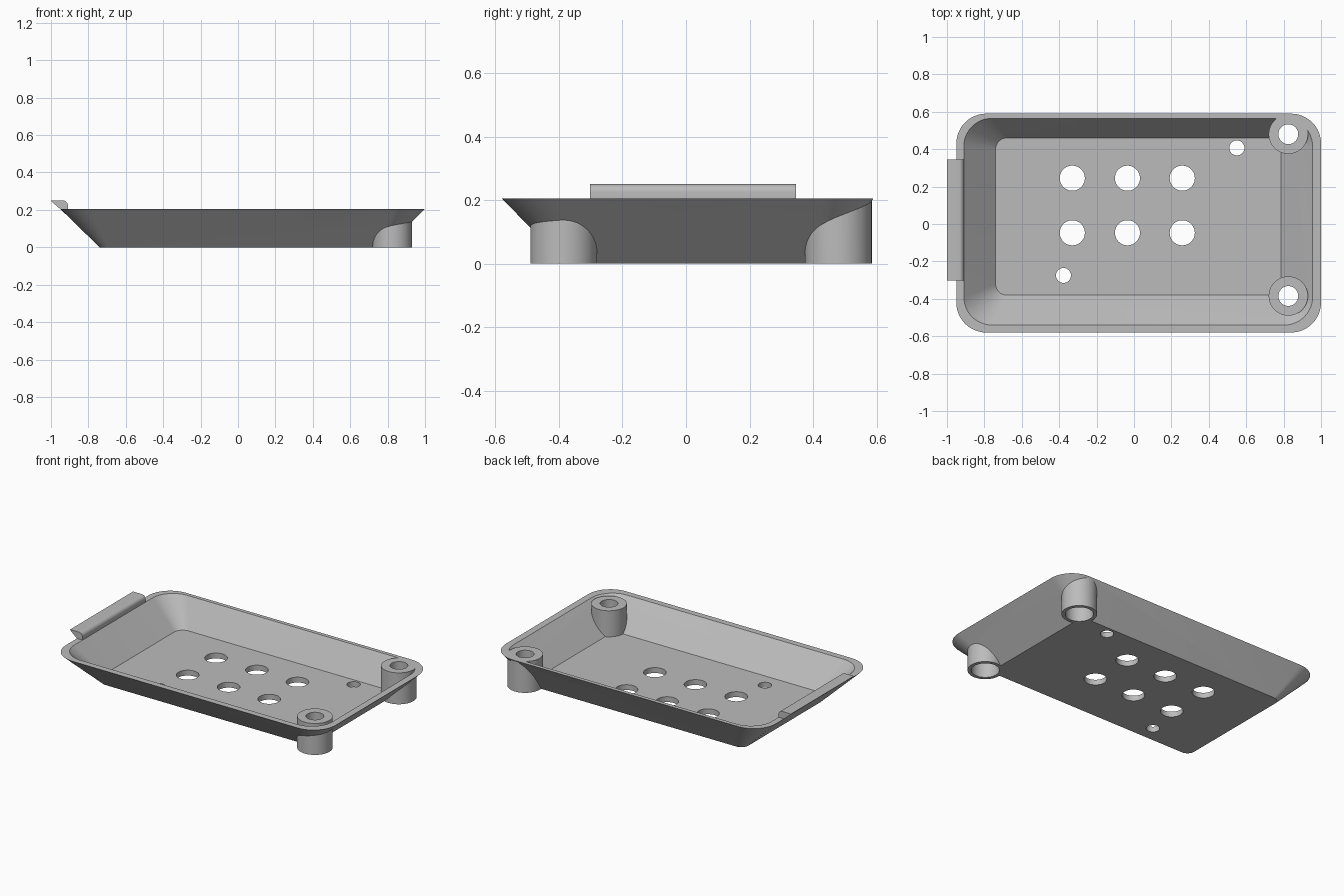
import bpy
import bmesh
from math import cos, sin, pi, radians

cube = bpy.data.objects.get("Cube")
if cube:
    bpy.data.objects.remove(cube, do_unlink=True)

grey = bpy.data.materials.new("plain grey")
grey.use_nodes = True
grey.diffuse_color = (0.5, 0.5, 0.5, 1)
grey.node_tree.nodes["Principled BSDF"].inputs["Base Color"].default_value = (0.5, 0.5, 0.5, 1)

RIM, FLOOR = 0.205, 0.035


def make(name, bm):
    bmesh.ops.recalc_face_normals(bm, faces=bm.faces[:])
    mesh = bpy.data.meshes.new(name)
    bm.to_mesh(mesh)
    bm.free()
    mesh.materials.append(grey)
    ob = bpy.data.objects.new(name, mesh)
    bpy.context.collection.objects.link(ob)
    return ob


def rounded_rect(x0, x1, y0, y1, r, z, steps=12):
    """Outline points, counter-clockwise from the back left corner."""
    centres = [(x1 - r, y1 - r), (x0 + r, y1 - r), (x0 + r, y0 + r), (x1 - r, y0 + r)]
    return [(cx + r * cos(pi / 2 * (k + i / steps)), cy + r * sin(pi / 2 * (k + i / steps)), z)
            for k, (cx, cy) in enumerate(centres) for i in range(steps + 1)]


def loft(name, outlines):
    """Closed solid through a row of matching outlines."""
    bm = bmesh.new()
    rings = [[bm.verts.new(p) for p in o] for o in outlines]
    n = len(rings[0])
    for a, b in zip(rings, rings[1:]):
        for i in range(n):
            j = (i + 1) % n
            bm.faces.new((a[i], a[j], b[j], b[i]))
    bm.faces.new(rings[0])
    bm.faces.new(rings[-1])
    return make(name, bm)


def cylinder(name, x, y, r, z0, z1, sides=64):
    return loft(name, [[(x + r * cos(2 * pi * i / sides), y + r * sin(2 * pi * i / sides), z)
                        for i in range(sides)] for z in (z0, z1)])


def combine(target, tool, operation):
    mod = target.modifiers.new(operation, 'BOOLEAN')
    mod.operation = operation
    mod.solver = 'EXACT'
    mod.object = tool
    bpy.context.view_layer.objects.active = target
    bpy.ops.object.modifier_apply(modifier=mod.name)
    bpy.data.objects.remove(tool, do_unlink=True)


# Tray shell with sloping walls, steeper at the back
tray = loft("tray", [
    rounded_rect(-0.74, 0.79, -0.38, 0.465, 0.05, 0),
    rounded_rect(-0.95, 1.0, -0.58, 0.59, 0.16, RIM),
    rounded_rect(-0.91, 0.955, -0.54, 0.565, 0.15, RIM),
    rounded_rect(-0.74, 0.785, -0.38, 0.46, 0.06, FLOOR),
])

# Hollow corner posts
posts = [(0.825, 0.48), (0.825, -0.385)]
for x, y in posts:
    combine(tray, cylinder("post", x, y, 0.105, 0, RIM), 'UNION')
for x, y in posts:
    combine(tray, cylinder("bore", x, y, 0.053, -0.1, 0.4), 'DIFFERENCE')
    combine(tray, cylinder("counterbore", x, y, 0.083, -0.1, 0.15), 'DIFFERENCE')

# Drain holes and two small fixing holes
holes = [(x, y, 0.067) for x in (-0.33, -0.035, 0.258) for y in (-0.047, 0.245)]
holes += [(0.55, 0.407, 0.04), (-0.377, -0.275, 0.04)]
for x, y, r in holes:
    combine(tray, cylinder("hole", x, y, r, -0.1, 0.1), 'DIFFERENCE')

# Grip lip along the end of the rim
profile = [(-0.95, 0.204), (-0.995, 0.243), (-1.0, 0.25)]
profile += [(-0.935 + 0.025 * sin(pi / 2 * i / 8), 0.225 + 0.025 * cos(pi / 2 * i / 8)) for i in range(9)]
profile.append((-0.91, 0.204))
lip = loft("grip_lip", [[(x, y, z) for x, z in profile] for y in (-0.303, 0.346)])

for ob in (tray, lip):
    bpy.ops.object.select_all(action='DESELECT')
    ob.select_set(True)
    bpy.context.view_layer.objects.active = ob
    bpy.ops.object.shade_smooth_by_angle(angle=radians(25))
